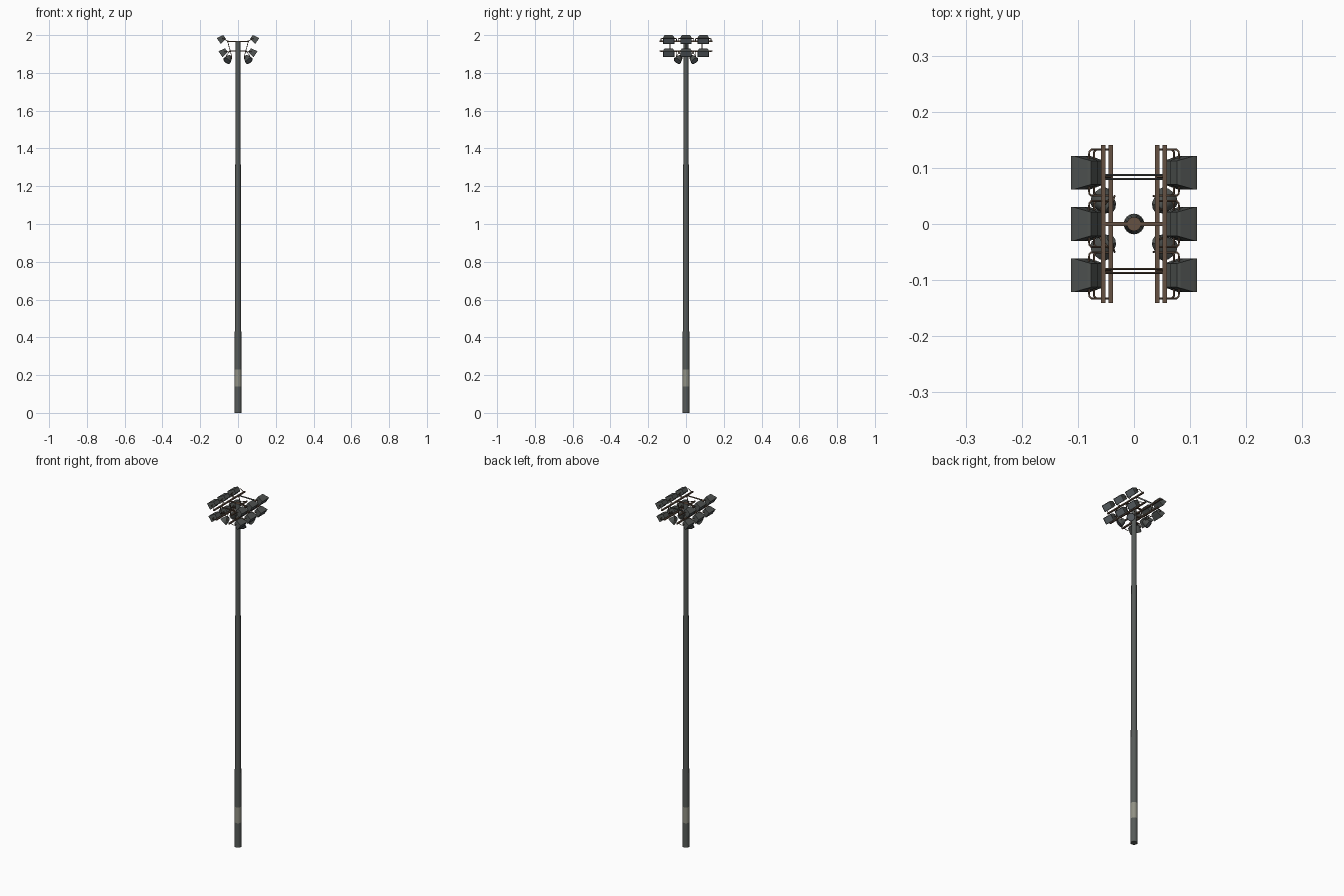
import bpy, bmesh, math
from mathutils import Matrix, Vector

if "Cube" in bpy.data.objects:
    bpy.data.objects.remove(bpy.data.objects["Cube"])

def mat(name, rgb):
    m = bpy.data.materials.new(name)
    m.diffuse_color = (*rgb, 1)
    m.use_nodes = True
    m.node_tree.nodes["Principled BSDF"].inputs["Base Color"].default_value = m.diffuse_color
    return m

STEEL = mat("grey_steel", (0.095, 0.105, 0.10))
BAND = mat("pale_band", (0.28, 0.28, 0.23))
RUST = mat("rusty_brown", (0.13, 0.083, 0.055))
HOUSING = mat("dark_housing", (0.075, 0.082, 0.078))
LENS = mat("blue_grey_glass", (0.13, 0.15, 0.165))

def add(name, bm, mats, smooth=False):
    bmesh.ops.recalc_face_normals(bm, faces=bm.faces)
    me = bpy.data.meshes.new(name)
    bm.to_mesh(me)
    bm.free()
    for m in mats:
        me.materials.append(m)
    ob = bpy.data.objects.new(name, me)
    bpy.context.collection.objects.link(ob)
    if smooth:
        bpy.context.view_layer.objects.active = ob
        ob.select_set(True)
        bpy.ops.object.shade_smooth_by_angle(angle=math.radians(35))
        ob.select_set(False)
    return ob

def box(name, centre, size, m):
    bm = bmesh.new()
    bmesh.ops.create_cube(bm, size=1, matrix=Matrix.Translation(centre) @ Matrix.Diagonal((*size, 1)))
    return add(name, bm, [m])

def tube(name, pts, r, m):
    cu = bpy.data.curves.new(name, 'CURVE')
    cu.dimensions = '3D'
    cu.bevel_depth = r
    cu.bevel_resolution = 1
    cu.use_fill_caps = True
    sp = cu.splines.new('POLY')
    sp.points.add(len(pts) - 1)
    for p, co in zip(sp.points, pts):
        p.co = (*co, 1)
    tmp = bpy.data.objects.new(name + "_path", cu)
    bpy.context.collection.objects.link(tmp)
    bpy.context.view_layer.update()
    me = bpy.data.meshes.new_from_object(tmp.evaluated_get(bpy.context.evaluated_depsgraph_get()))
    bpy.data.objects.remove(tmp)
    me.materials.clear()
    me.materials.append(m)
    ob = bpy.data.objects.new(name, me)
    bpy.context.collection.objects.link(ob)
    return ob

def loft(bm, rings):
    """Bridge rings of points; returns side-face bands and the two caps."""
    vs = [[bm.verts.new(p) for p in ring] for ring in rings]
    n = len(vs[0])
    bands = [[bm.faces.new((a[i], a[(i + 1) % n], b[(i + 1) % n], b[i])) for i in range(n)]
             for a, b in zip(vs, vs[1:])]
    return bands, bm.faces.new(vs[0]), bm.faces.new(vs[-1])

def circle(r, n):
    return [(r * math.cos(2 * math.pi * i / n), r * math.sin(2 * math.pi * i / n)) for i in range(n)]

# Tapered pole with pale band and rusty top
bm = bmesh.new()
rings = [[(x, y, z) for x, y in circle(0.0185 - 0.003 * z, 16)] for z in (0, 0.14, 0.23, 1.97)]
bands, bottom, top = loft(bm, rings)
for f in bands[1]:
    f.material_index = 1
top.material_index = 2
add("pole", bm, [STEEL, BAND, RUST], True)

# Rectangular floodlight: flared housing, glass set into the front
def floodlight(name, M):
    bm = bmesh.new()
    rings = [[(x, sy * w / 2, sz * h / 2) for sy, sz in ((-1, -1), (1, -1), (1, 1), (-1, 1))]
             for x, w, h in ((-0.02, 0.042, 0.022), (-0.014, 0.046, 0.027),
                             (0.013, 0.060, 0.036), (0.018, 0.060, 0.036))]
    _, _, front = loft(bm, rings)
    bmesh.ops.recalc_face_normals(bm, faces=bm.faces)
    bmesh.ops.inset_region(bm, faces=[front], thickness=0.003, depth=-0.002)
    front.material_index = 1
    bm.transform(M)
    add(name, bm, [HOUSING, LENS])

# Round spotlight: bell housing
def spotlight(name, M):
    bm = bmesh.new()
    rings = [[(x, a, b) for a, b in circle(r, 12)]
             for x, r in ((-0.02, 0.009), (-0.012, 0.015), (0.010, 0.021), (0.016, 0.022))]
    _, _, front = loft(bm, rings)
    bmesh.ops.recalc_face_normals(bm, faces=bm.faces)
    bmesh.ops.inset_region(bm, faces=[front], thickness=0.002, depth=-0.002)
    front.material_index = 1
    bm.transform(M)
    add(name, bm, [HOUSING, LENS], True)

UP, LOW = (0.055, 1.967), (0.041, 1.916)     # rail positions (x, z)

# Crossarms through the pole
box("upper_crossarm", (0, 0, UP[1]), (0.11, 0.008, 0.006), RUST)
box("lower_crossarm", (0, 0, LOW[1]), (0.082, 0.008, 0.006), RUST)
for sy, m in ((-1, RUST), (1, STEEL)):
    for y in (0.080, 0.087):
        tube("tie_bar", [(-0.052, sy * y, UP[1]), (0.052, sy * y, UP[1])], 0.0017, m)

for s in (-1, 1):
    yaw = Matrix.Rotation(0 if s > 0 else math.pi, 4, 'Z')
    for (rx, rz), (lx, lz), tag in ((UP, (0.087, 1.979), "upper"), (LOW, (0.078, 1.909), "lower")):
        box(tag + "_rail", (s * rx, 0, rz), (0.008, 0.282, 0.007), RUST)
        for y in (-0.0915, 0, 0.0915):
            M = Matrix.Translation((s * lx, y, lz)) @ yaw @ Matrix.Rotation(math.radians(35), 4, 'Y')
            floodlight(tag + "_floodlight", M)
            # Yoke bracket: two bent arms from the rail to the lamp sides
            px, pz = lx - 0.007, lz + 0.003
            for sy in (-1, 1):
                ya, yb = y + sy * 0.041, y + sy * 0.022
                tube(tag + "_yoke", [(s * rx, ya, rz), (s * (px - 0.004), ya, pz - 0.001),
                                     (s * px, ya - sy * 0.004, pz), (s * px, yb, pz)], 0.0018, RUST)
    # Slanted braces between the rails
    for y in (-0.084, 0, 0.084):
        tube("rail_brace", [(s * UP[0], y, UP[1]), (s * LOW[0], y, LOW[1])], 0.0022, RUST)
    # Round spotlights hanging from the lower rail
    for sy in (-1, 1):
        c = Vector((s * 0.051, sy * 0.038, 1.874))
        M = (Matrix.Translation(c) @ Matrix.Rotation(math.atan2(sy, s), 4, 'Z')
             @ Matrix.Rotation(math.radians(42), 4, 'Y'))
        spotlight("spotlight", M)
        for d in (-0.02, 0.02):
            p = M @ Vector((-0.004, d, 0))
            tube("spotlight_yoke", [(s * LOW[0], sy * 0.038 + d * 0.5, LOW[1]),
                                    (p.x, p.y, p.z + 0.015), p], 0.0018, RUST)
